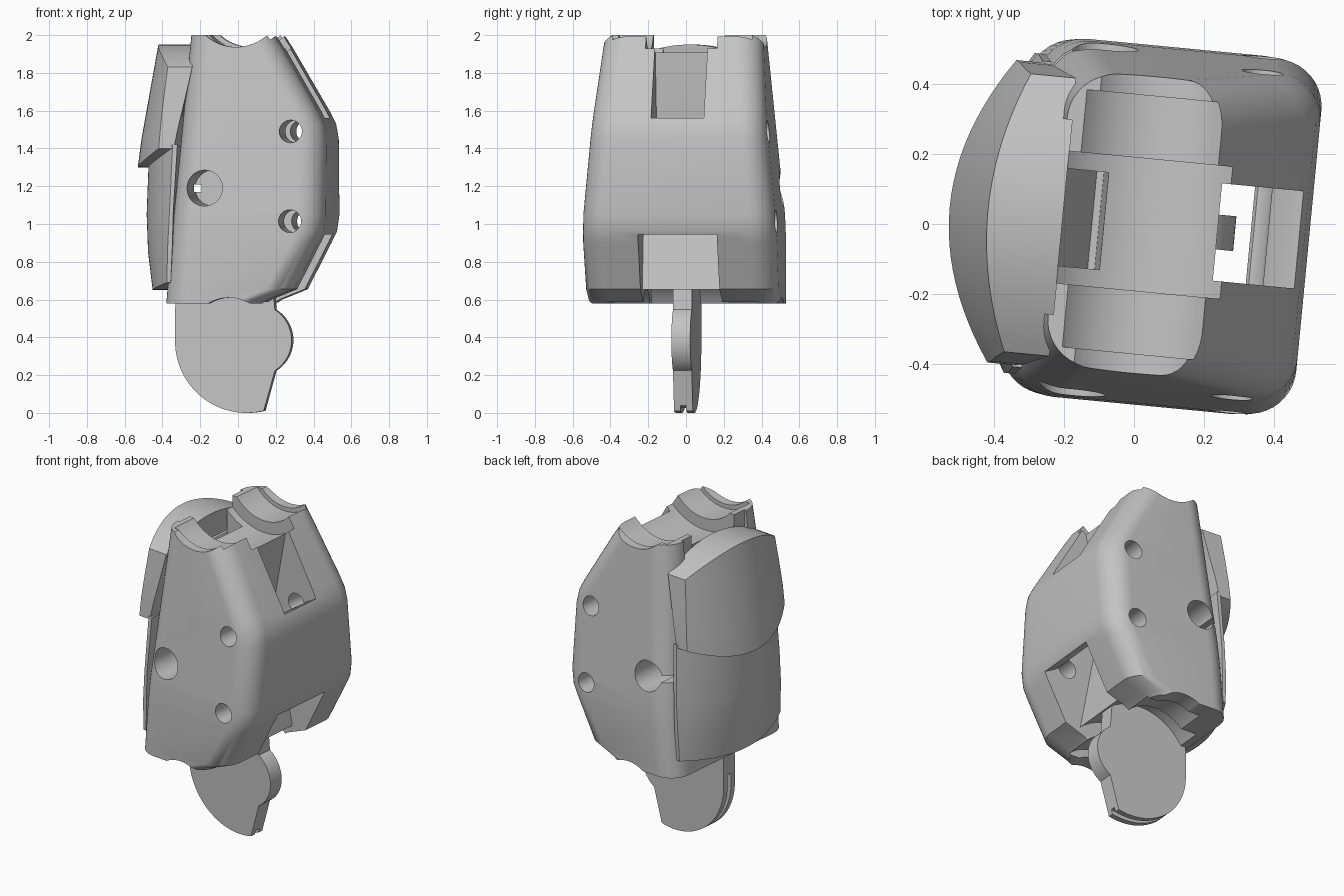
import bpy, bmesh, math

cube = bpy.data.objects.get("Cube")
if cube:
    bpy.data.objects.remove(cube)

YAW = math.radians(-5.5)
mat = bpy.data.materials.new("plain grey")
mat.use_nodes = True
GREY = (0.55, 0.55, 0.55, 1)
mat.diffuse_color = GREY
mat.node_tree.nodes["Principled BSDF"].inputs["Base Color"].default_value = GREY


def make(name, bm):
    bmesh.ops.recalc_face_normals(bm, faces=bm.faces)
    me = bpy.data.meshes.new(name)
    bm.to_mesh(me)
    bm.free()
    me.materials.append(mat)
    ob = bpy.data.objects.new(name, me)
    bpy.context.collection.objects.link(ob)
    return ob


def loft(name, rings, strip_caps=False):
    bm = bmesh.new()
    rows = [[bm.verts.new(p) for p in ring] for ring in rings]
    n = len(rows[0])
    for a, b in zip(rows, rows[1:]):
        for i in range(n):
            j = (i + 1) % n
            bm.faces.new((a[i], a[j], b[j], b[i]))
    for row in (rows[0], rows[-1]):
        if strip_caps:  # bridge the two halves of the ring with quads
            for i in range(n // 2 - 1):
                bm.faces.new((row[i], row[i + 1], row[n - 2 - i], row[n - 1 - i]))
        else:
            bm.faces.new(row)
    return make(name, bm)


def prism(profile, y0, y1, name="cutter"):
    return loft(name, [[(x, y, z) for x, z in profile] for y in (y0, y1)])


def box(x0, x1, y0, y1, z0, z1):
    return prism([(x0, z0), (x1, z0), (x1, z1), (x0, z1)], y0, y1)


def arc(cx, cz, r, a0, a1, n):
    angles = [math.radians(a0 + (a1 - a0) * i / n) for i in range(n + 1)]
    return [(cx + r * math.cos(a), cz + r * math.sin(a)) for a in angles]


def cylinder(x, z, r, y0, y1, n=64):
    return prism(arc(x, z, r, 0, 360, n)[:-1], y0, y1)


def cut(ob, cutters):
    bpy.context.view_layer.objects.active = ob
    for c in cutters:
        c.hide_render = True
        m = ob.modifiers.new("cut", 'BOOLEAN')
        m.operation, m.solver, m.object = 'DIFFERENCE', 'EXACT', c
        bpy.ops.object.modifier_apply(modifier=m.name)
        bpy.data.objects.remove(c)


def lerp(table, z):
    for (a, u), (b, v) in zip(table, table[1:]):
        if z <= b:
            return u + (v - u) * (z - a) / (b - a)
    return table[-1][1]


def rounded_rect(x0, x1, hy, r, z, n=10):
    pts = []
    corners = [(x1 - r, hy - r), (x0 + r, hy - r), (x0 + r, r - hy), (x1 - r, r - hy)]
    for k, (cx, cy) in enumerate(corners):
        for i in range(n + 1):
            a = math.pi / 2 * (k + i / n)
            pts.append((cx + r * math.cos(a), cy + r * math.sin(a), z))
    return pts


# Finger segment body: rounded sections, chamfered at both ends on the palm side
palm = [(0.58, 0.17), (0.6, 0.2), (0.655, 0.335), (0.9, 0.46), (0.96, 0.49), (1.05, 0.503),
        (1.45, 0.503), (1.53, 0.49), (1.6, 0.455), (1.93, 0.265), (2.0, 0.22)]
half_width = [(0.58, 0.51), (0.9, 0.515), (1.05, 0.51), (2.0, 0.42)]
body = loft("body", [rounded_rect(-0.345 + 0.088 * (z - 0.58), x1, lerp(half_width, z), 0.135, z)
                     for z, x1 in palm])

cutters = [
    # hinge saddles at the top, wider towards the middle
    cylinder(0.03, 2.18, 0.243, -0.6, 0.6),
    cylinder(0.03, 2.18, 0.27, -0.37, 0.37),
    cylinder(0.03, 2.18, 0.345, -0.19, 0.19),
    # hinge saddles at the bottom
    cylinder(0.0, 0.4, 0.21, -0.6, 0.6),
    cylinder(0.0, 0.4, 0.26, -0.4, 0.4),
    cylinder(0.0, 0.4, 0.345, -0.21, 0.21),
    # cord channel on the palm side, bent inwards at mid height
    prism([(0.24, 2.2), (0.7, 2.2), (0.7, 1.57), (0.49, 1.57), (0.4, 1.52), (0.335, 1.42),
           (0.335, 1.25), (0.12, 1.25), (0.24, 1.9)], -0.14, 0.14),
    prism([(0.24, 0.4), (0.7, 0.4), (0.7, 0.94), (0.49, 0.94), (0.4, 0.99), (0.335, 1.08),
           (0.335, 1.251), (0.12, 1.251), (0.24, 0.62)], -0.21, 0.21),
    # sloped stop recess and slot behind the cover
    prism([(-0.23, 2.2), (-0.07, 2.2), (-0.1, 1.55), (-0.12, 1.55), (-0.23, 1.85)], -0.14, 0.14),
    box(-0.4, -0.205, -0.28, 0.28, 1.78, 2.2),
    # through holes for pins
    cylinder(0.325, 1.49, 0.06, -0.7, 0.7, 32),
    cylinder(0.325, 1.015, 0.06, -0.7, 0.7, 32),
    # cover pin holes from both sides, with a slit towards the back
    cylinder(-0.13, 1.19, 0.095, -0.7, -0.03, 40),
    cylinder(-0.13, 1.19, 0.095, 0.03, 0.7, 40),
    box(-0.5, -0.19, -0.1, 0.7, 1.17, 1.21),
]
cut(body, cutters)


# Curved back covers: bowed plates whose ends follow an arch
def cover(name, rows, n=24):
    rings = []
    for z, arch, hy, end, mid, inner in rows:
        ts = [2 * i / n - 1 for i in range(n + 1)]
        outer = [(end + (mid - end) * (1 - t * t), hy * t, z + arch * t * t) for t in ts]
        back = [(inner, hy * t, z + arch * t * t) for t in reversed(ts)]
        rings.append(outer + back)
    return loft(name, rings, strip_caps=True)


lower_cover = cover("lower_cover", [
    (0.65, 0.04, 0.45, -0.335, -0.45, -0.315), (0.85, 0.03, 0.46, -0.33, -0.475, -0.305),
    (1.05, 0.02, 0.46, -0.32, -0.483, -0.3), (1.4, 0.02, 0.44, -0.305, -0.47, -0.28)])
upper_cover = cover("upper_cover", [
    (1.3, 0.1, 0.435, -0.38, -0.53, -0.3), (1.45, 0.07, 0.43, -0.37, -0.51, -0.275),
    (1.7, -0.03, 0.415, -0.355, -0.465, -0.24), (1.95, -0.12, 0.4, -0.335, -0.42, -0.205)])

# Hinge tongue: a disc with a smaller knuckle lobe
outline = ([(0.18, 0.8), (-0.3, 0.8), (-0.33, 0.55)] + arc(0.05, 0.38, 0.38, 180, 284, 36)
           + arc(0.1, 0.385, 0.19, -58, 58, 20))
tongue = prism(outline, -0.05, 0.05, "hinge_tongue")
# cord groove round the rim
cut(tongue, [prism(arc(0.05, 0.38, 0.45, 170, 290, 36) + arc(0.05, 0.38, 0.355, 290, 170, 36),
                   -0.015, 0.015)])

for ob in (body, lower_cover, upper_cover, tongue):
    ob.rotation_euler.z = YAW
    bpy.ops.object.select_all(action='DESELECT')
    ob.select_set(True)
    bpy.context.view_layer.objects.active = ob
    bpy.ops.object.shade_smooth_by_angle(angle=math.radians(32))
